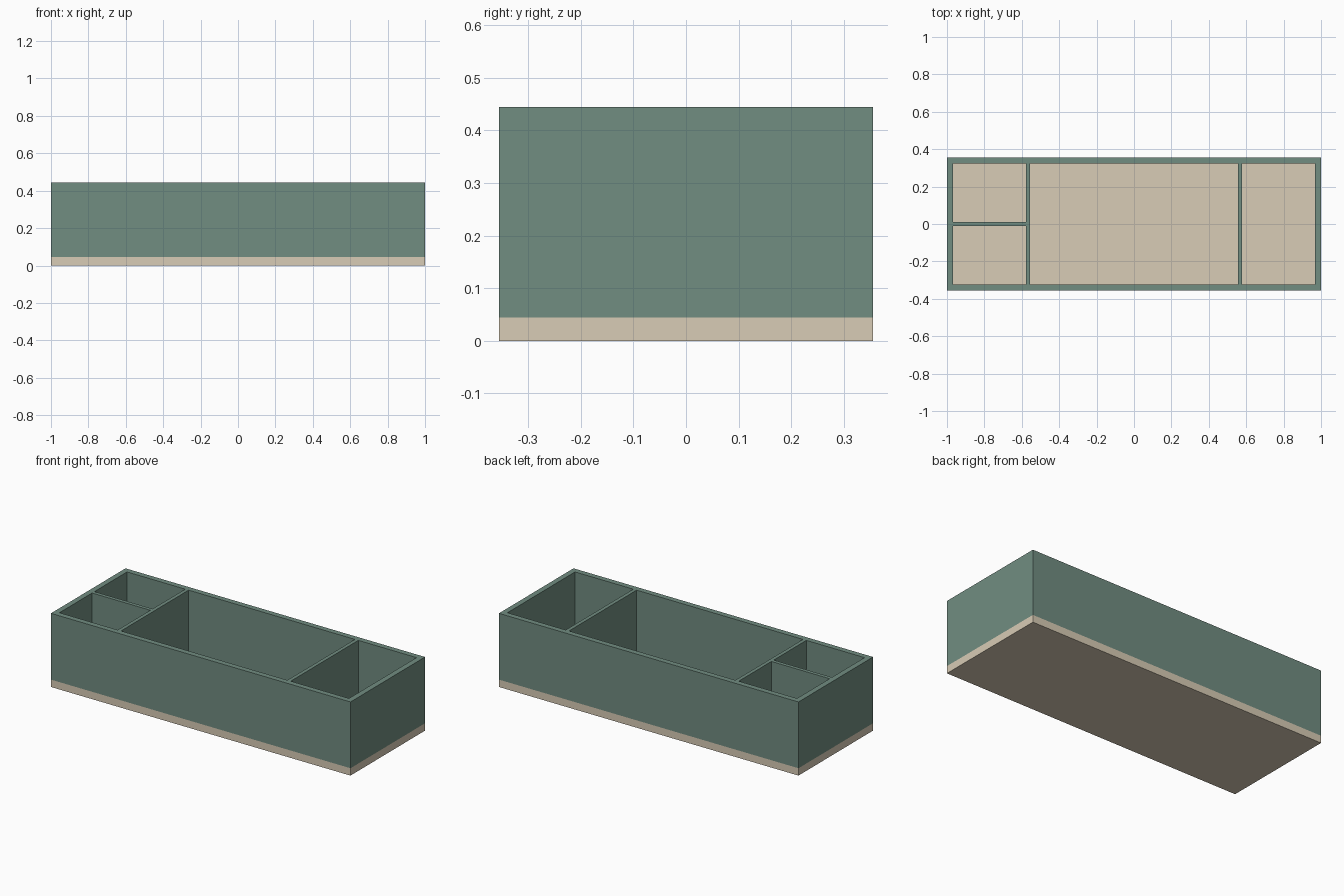
import bpy
import bmesh

cube = bpy.data.objects.get("Cube")
if cube:
    bpy.data.objects.remove(cube, do_unlink=True)

# Overall sizes of the open compartment tray
UNIT = 2 / 90
LENGTH, WIDTH, HEIGHT = 90 * UNIT, 32 * UNIT, 20 * UNIT
FLOOR, WALL, DIVIDER = 2 * UNIT, 1.5 * UNIT, UNIT
INNER_X, INNER_Y = LENGTH / 2 - WALL, WIDTH / 2 - WALL
BAY_X = 25 * UNIT  # half length of the middle compartment


def make_material(name, colour):
    mat = bpy.data.materials.new(name)
    mat.use_nodes = True
    mat.diffuse_color = colour
    mat.node_tree.nodes["Principled BSDF"].inputs["Base Color"].default_value = colour
    return mat


def finish(name, bm, mat):
    bmesh.ops.recalc_face_normals(bm, faces=bm.faces)
    mesh = bpy.data.meshes.new(name)
    bm.to_mesh(mesh)
    bm.free()
    mesh.materials.append(mat)
    obj = bpy.data.objects.new(name, mesh)
    bpy.context.collection.objects.link(obj)
    return obj


def box(name, xs, ys, zs, mat):
    bm = bmesh.new()
    bmesh.ops.create_cube(bm, size=1)
    for v in bm.verts:
        for axis, (low, high) in enumerate((xs, ys, zs)):
            v.co[axis] = high if v.co[axis] > 0 else low
    return finish(name, bm, mat)


green = make_material("sage green", (0.165, 0.266, 0.220, 1))
beige = make_material("warm beige", (0.69, 0.604, 0.465, 1))

# Floor slab
box("floor_slab", (-LENGTH / 2, LENGTH / 2), (-WIDTH / 2, WIDTH / 2), (0, FLOOR), beige)

# Outer wall: a mitred ring carried from the floor up to the rim
bm = bmesh.new()
corners = [(-1, -1), (1, -1), (1, 1), (-1, 1)]
levels = [(LENGTH / 2, WIDTH / 2, FLOOR), (LENGTH / 2, WIDTH / 2, HEIGHT),
          (INNER_X, INNER_Y, HEIGHT), (INNER_X, INNER_Y, FLOOR)]
rings = [[bm.verts.new((x * hx, y * hy, z)) for x, y in corners] for hx, hy, z in levels]
for ring, following in zip(rings, rings[1:] + rings[:1]):
    for i in range(4):
        j = (i + 1) % 4
        bm.faces.new((ring[i], ring[j], following[j], following[i]))
finish("outer_wall", bm, green)

# Cross dividers on either side of the middle compartment
for side, sign in (("right", -1), ("left", 1)):
    xs = sorted((sign * BAY_X, sign * (BAY_X + DIVIDER)))
    box(side + "_cross_divider", xs, (-INNER_Y, INNER_Y), (FLOOR, HEIGHT), green)

# Short divider splitting the right end into two small compartments
box("short_divider", (-INNER_X, -BAY_X - DIVIDER), (-DIVIDER / 2, DIVIDER / 2),
    (FLOOR, HEIGHT), green)
